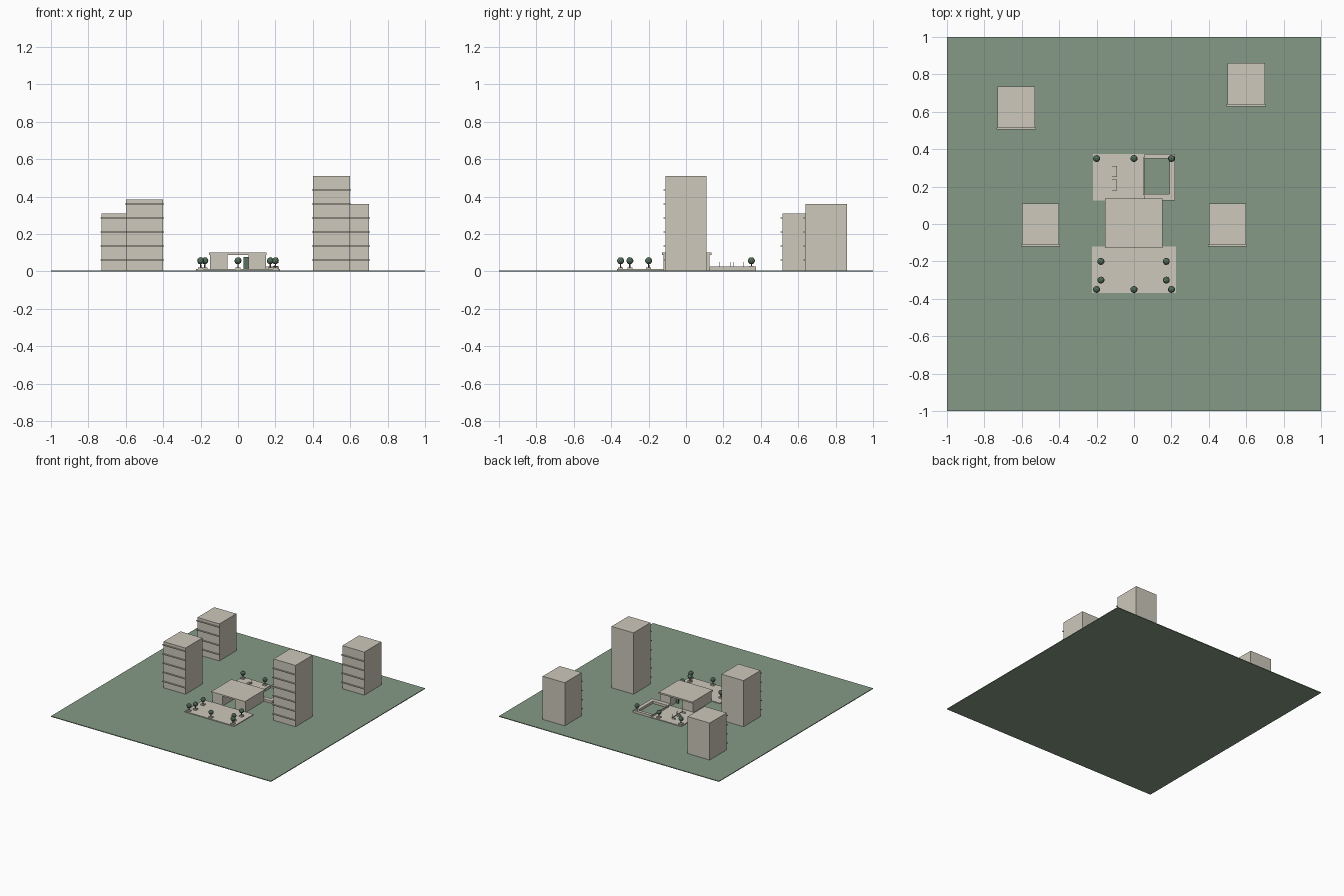
import bpy, bmesh
from mathutils import Matrix, Vector

if "Cube" in bpy.data.objects:
    bpy.data.objects.remove(bpy.data.objects["Cube"])


def material(name, rgb):
    """Flat material from 0-255 display values."""
    m = bpy.data.materials.new(name)
    lin = [((c / 255 + 0.055) / 1.055) ** 2.4 for c in rgb]
    m.diffuse_color = (*lin, 1)
    m.use_nodes = True
    m.node_tree.nodes["Principled BSDF"].inputs["Base Color"].default_value = m.diffuse_color
    return m


STONE = material("warm_stone", (205, 200, 187))
GRASS = material("grass_green", (134, 154, 134))
LEAF = material("leaf_green", (88, 114, 94))
BARK = material("bark_brown", (98, 84, 70))


def boxes(name, mat, bounds):
    """One object made of boxes given as (x0, x1, y0, y1, z0, z1)."""
    bm = bmesh.new()
    for x0, x1, y0, y1, z0, z1 in bounds:
        mid = Vector((x0 + x1, y0 + y1, z0 + z1)) / 2
        size = Matrix.Diagonal((x1 - x0, y1 - y0, z1 - z0, 1))
        bmesh.ops.create_cube(bm, size=1, matrix=Matrix.Translation(mid) @ size)
    return finish(name, mat, bm)


def finish(name, mat, bm):
    me = bpy.data.meshes.new(name)
    bm.to_mesh(me)
    bm.free()
    me.materials.append(mat)
    ob = bpy.data.objects.new(name, me)
    bpy.context.collection.objects.link(ob)
    return ob


G = 0.006      # ground top
T = 0.012      # paving top

# Lawn
boxes("lawn", GRASS, [(-1, 1, -1, 1, 0, G)])

# Towers with thin balcony slabs on the front
for i, (x, y, h) in enumerate([(0.5, 0, 0.51), (-0.5, 0, 0.385),
                               (-0.63, 0.625, 0.31), (0.6, 0.75, 0.36)]):
    boxes(f"tower_{i}", STONE, [(x - 0.1, x + 0.1, y - 0.11, y + 0.11, G, h)])
    slabs = []
    z = 0.06
    while z < h - 0.01:
        slabs.append((x - 0.105, x + 0.105, y - 0.121, y - 0.109, z - 0.002, z + 0.003))
        z += 0.075
    boxes(f"tower_balconies_{i}", STONE, slabs)

# Front plaza
boxes("front_plaza", STONE, [(-0.225, 0.225, -0.37, -0.12, G - 0.003, T)])

# Rear terrace around the sunken garden
boxes("rear_terrace", STONE, [(-0.22, 0.055, 0.125, 0.375, G - 0.003, T)])
boxes("garden_walls", STONE, [
    (0.19, 0.22, 0.125, 0.375, G - 0.003, 0.025),
    (0.055, 0.19, 0.125, 0.16, G - 0.003, 0.025),
    (0.055, 0.19, 0.35, 0.375, G - 0.003, 0.025),
    (0.049, 0.055, 0.155, 0.355, G - 0.003, 0.025)])

# Pavilion with a passage through the middle
boxes("pavilion_wings", STONE, [(-0.15, -0.055, -0.12, 0.125, G, 0.09),
                                (0.055, 0.15, -0.12, 0.125, G, 0.09)])
boxes("pavilion_roof", STONE, [(-0.155, 0.152, -0.127, 0.137, 0.088, 0.1)])
boxes("passage_screen", LEAF, [(0.03, 0.055, 0.05, 0.054, G, 0.078)])

# Bench frames on the terrace
for i, y in enumerate((0.178, 0.25)):
    boxes(f"bench_{i}", STONE, [
        (-0.094, -0.09, y, y + 0.06, 0.02, 0.024),
        (-0.118, -0.09, y, y + 0.003, T, 0.024),
        (-0.118, -0.09, y + 0.057, y + 0.06, T, 0.024),
        (-0.094, -0.09, y, y + 0.003, T, 0.05),
        (-0.094, -0.09, y + 0.057, y + 0.06, T, 0.05)])

# Potted trees
spots = [(x, y) for x in (-0.2, 0, 0.2) for y in (-0.35, 0.35)]
spots += [(x, y) for x in (-0.177, 0.173) for y in (-0.3, -0.2)]
for i, (x, y) in enumerate(spots):
    base = 0.024 if (x, y) == (0.2, 0.35) else T
    boxes(f"tree_pot_{i}", STONE, [(x - 0.013, x + 0.013, y - 0.013, y + 0.013,
                                    base - 0.002, max(0.022, base + 0.004))])
    bm = bmesh.new()
    bmesh.ops.create_cone(bm, cap_ends=True, segments=8, radius1=0.004, radius2=0.003,
                          depth=0.032, matrix=Matrix.Translation((x, y, 0.036)))
    finish(f"tree_trunk_{i}", BARK, bm)
    bm = bmesh.new()
    bmesh.ops.create_icosphere(bm, subdivisions=2, radius=0.019,
                               matrix=Matrix.Translation((x, y, 0.057)))
    finish(f"tree_crown_{i}", LEAF, bm)
